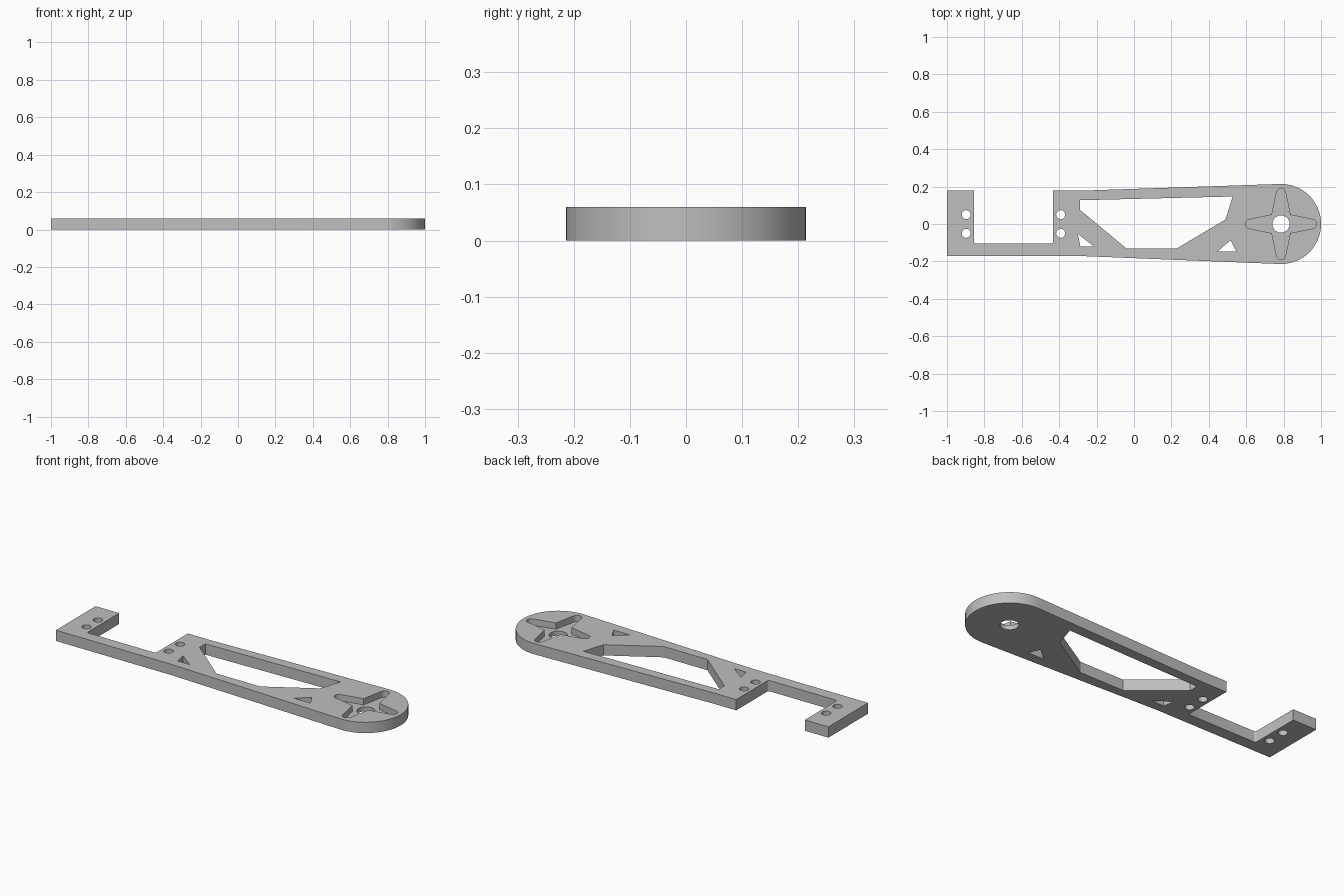
import bpy, bmesh
from math import pi, sin, cos, radians
from mathutils import Vector

cube = bpy.data.objects.get("Cube")
if cube:
    bpy.data.objects.remove(cube, do_unlink=True)

THICK = 0.06
POCKET_FLOOR = 0.025
HUB = Vector((0.786, 0.0))

grey = bpy.data.materials.new("plastic_grey")
grey.use_nodes = True
colour = (0.52, 0.52, 0.52, 1)
grey.diffuse_color = colour
grey.node_tree.nodes["Principled BSDF"].inputs["Base Color"].default_value = colour


def arc(centre, radius, start, end, steps):
    """Points along an arc, angles in degrees."""
    out = []
    for i in range(steps + 1):
        a = radians(start + (end - start) * i / steps)
        out.append((centre[0] + radius * cos(a), centre[1] + radius * sin(a)))
    return out


def circle(centre, radius, steps=32):
    return arc(centre, radius, 0, 360, steps)[:-1]


def prism(name, outline, low, high):
    """Extrude a flat outline between two heights."""
    bm = bmesh.new()
    face = bm.faces.new([bm.verts.new((x, y, low)) for x, y in outline])
    new = bmesh.ops.extrude_face_region(bm, geom=[face])["geom"]
    verts = [v for v in new if isinstance(v, bmesh.types.BMVert)]
    bmesh.ops.translate(bm, verts=verts, vec=(0, 0, high - low))
    bmesh.ops.recalc_face_normals(bm, faces=bm.faces)
    mesh = bpy.data.meshes.new(name)
    bm.to_mesh(mesh)
    bm.free()
    mesh.materials.append(grey)
    ob = bpy.data.objects.new(name, mesh)
    bpy.context.collection.objects.link(ob)
    return ob


# Arm plate: clamp notch on one end, rounded servo end on the other
TOP, BOTTOM, FLOOR, FILLET = 0.178, -0.171, -0.105, 0.01
NOTCH_L, NOTCH_R = -0.855, -0.433
outline = [(-1, BOTTOM), (-0.29, BOTTOM)]
outline += arc(HUB, 0.214, -92, 92, 48)
outline += [(-0.29, TOP), (NOTCH_R, TOP)]
outline += arc((NOTCH_R - FILLET, FLOOR + FILLET), FILLET, 0, -90, 5)
outline += arc((NOTCH_L + FILLET, FLOOR + FILLET), FILLET, 270, 180, 5)
outline += [(NOTCH_L, TOP), (-1, TOP)]
arm = prism("arm_plate", outline, 0, THICK)

# Through cuts: lightening windows, screw holes and hub hole
cuts = [
    [(-0.29, 0.127), (-0.29, 0.077), (-0.04, -0.131), (0.228, -0.131),
     (0.489, 0.024), (0.528, 0.147)],
    [(-0.3, -0.053), (-0.287, -0.12), (-0.214, -0.12)],
    [(0.446, -0.147), (0.548, -0.147), (0.516, -0.088)],
    circle(HUB, 0.046),
]
cuts += [circle((x, y), 0.024, 24) for x in (-0.897, -0.392) for y in (-0.05, 0.05)]
cutters = [prism("through_cutter", c, -0.05, THICK + 0.05) for c in cuts]

# Four-armed servo horn pocket, tapered arms with rounded tips
tip, reach = 0.024, 0.19
horn = []
for quarter in range(4):
    a = quarter * pi / 2
    branch = [(0.049, -0.049)] + arc((reach - tip, 0), tip, -80, 80, 10)
    horn += [(HUB.x + x * cos(a) - y * sin(a), x * sin(a) + y * cos(a)) for x, y in branch]
cutters.append(prism("horn_cutter", horn, POCKET_FLOOR, THICK + 0.05))

for c in cutters:
    c.hide_render = True
    mod = arm.modifiers.new("cut", "BOOLEAN")
    mod.operation = "DIFFERENCE"
    mod.solver = "EXACT"
    mod.object = c

# Bake the cuts, then drop the cutters
graph = bpy.context.evaluated_depsgraph_get()
baked = bpy.data.meshes.new_from_object(arm.evaluated_get(graph))
arm.modifiers.clear()
arm.data = baked
for c in cutters:
    bpy.data.objects.remove(c, do_unlink=True)

# Smooth curved walls, crisp edges
bpy.ops.object.select_all(action="DESELECT")
arm.select_set(True)
bpy.context.view_layer.objects.active = arm
bpy.ops.object.shade_smooth_by_angle(angle=radians(30))
